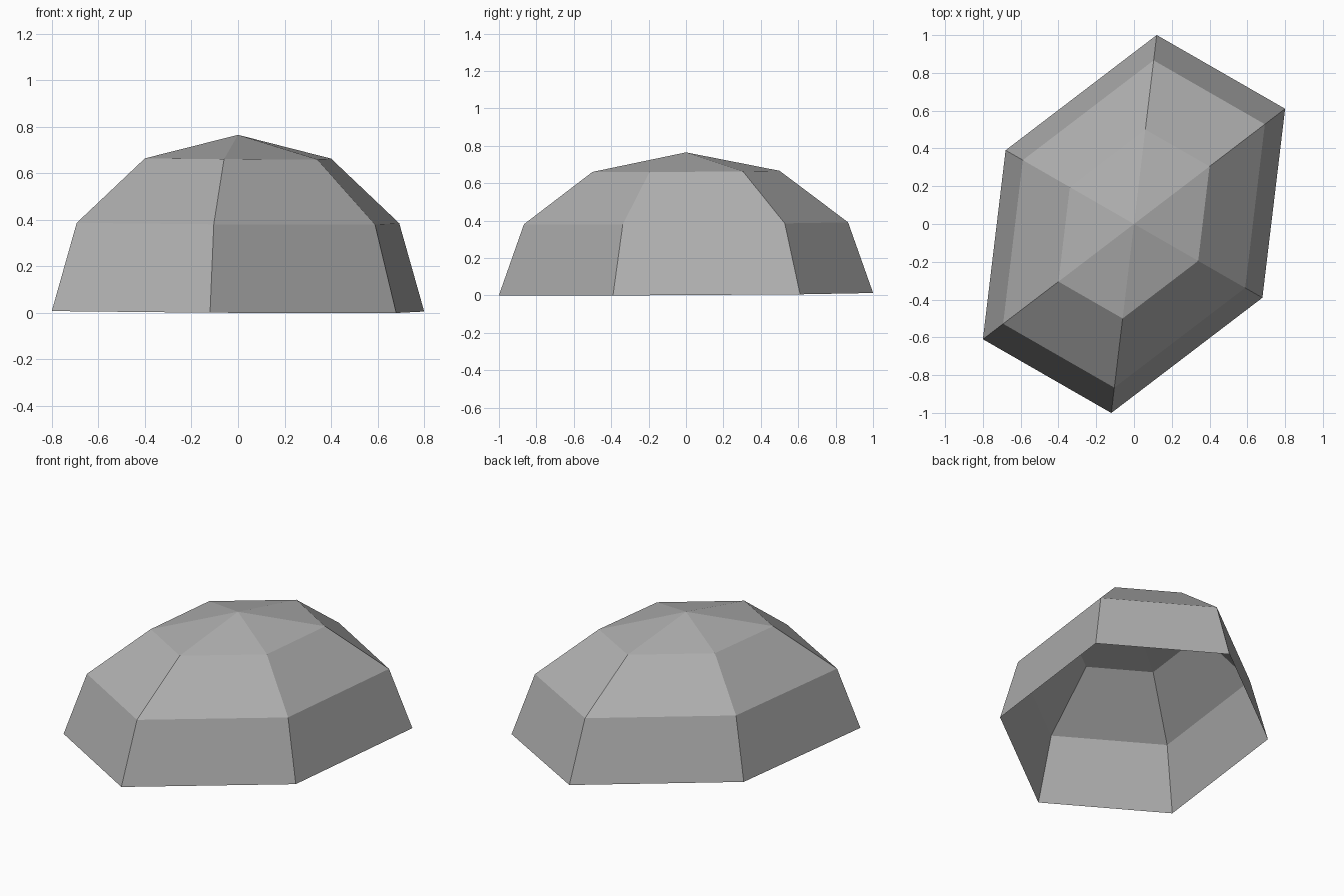
import bpy, bmesh
from math import sin, cos, pi
from mathutils import Matrix

cube = bpy.data.objects.get("Cube")
if cube:
    bpy.data.objects.remove(cube, do_unlink=True)

SIDES, BANDS = 6, 3

# Plain grey material
grey = bpy.data.materials.new("plain grey")
grey.use_nodes = True
color = (0.43, 0.43, 0.43, 1)
grey.diffuse_color = color
grey.node_tree.nodes["Principled BSDF"].inputs["Base Color"].default_value = color

# Open low-poly hemisphere: rings from the crown down to the rim
bm = bmesh.new()
apex = bm.verts.new((0, 0, 1))
above = None
for band in range(1, BANDS + 1):
    tilt = band / BANDS * pi / 2
    ring = [bm.verts.new((sin(tilt) * cos(2 * pi * k / SIDES),
                          sin(tilt) * sin(2 * pi * k / SIDES),
                          cos(tilt))) for k in range(SIDES)]
    for k in range(SIDES):
        n = (k + 1) % SIDES
        if above is None:
            bm.faces.new((apex, ring[k], ring[n]))
        else:
            bm.faces.new((above[k], ring[k], ring[n], above[n]))
    above = ring

# Skew and stretch the dome into its lopsided boulder shape
skew = Matrix(((0.80, -0.323, 0, 0),
               (0.61, 0.803, 0, 0),
               (-0.001, 0.0077, 0.758, 0.007),
               (0, 0, 0, 1)))
bmesh.ops.transform(bm, matrix=skew, verts=bm.verts)

mesh = bpy.data.meshes.new("dome_shell")
bm.to_mesh(mesh)
bm.free()
mesh.materials.append(grey)
dome = bpy.data.objects.new("dome_shell", mesh)
bpy.context.collection.objects.link(dome)
